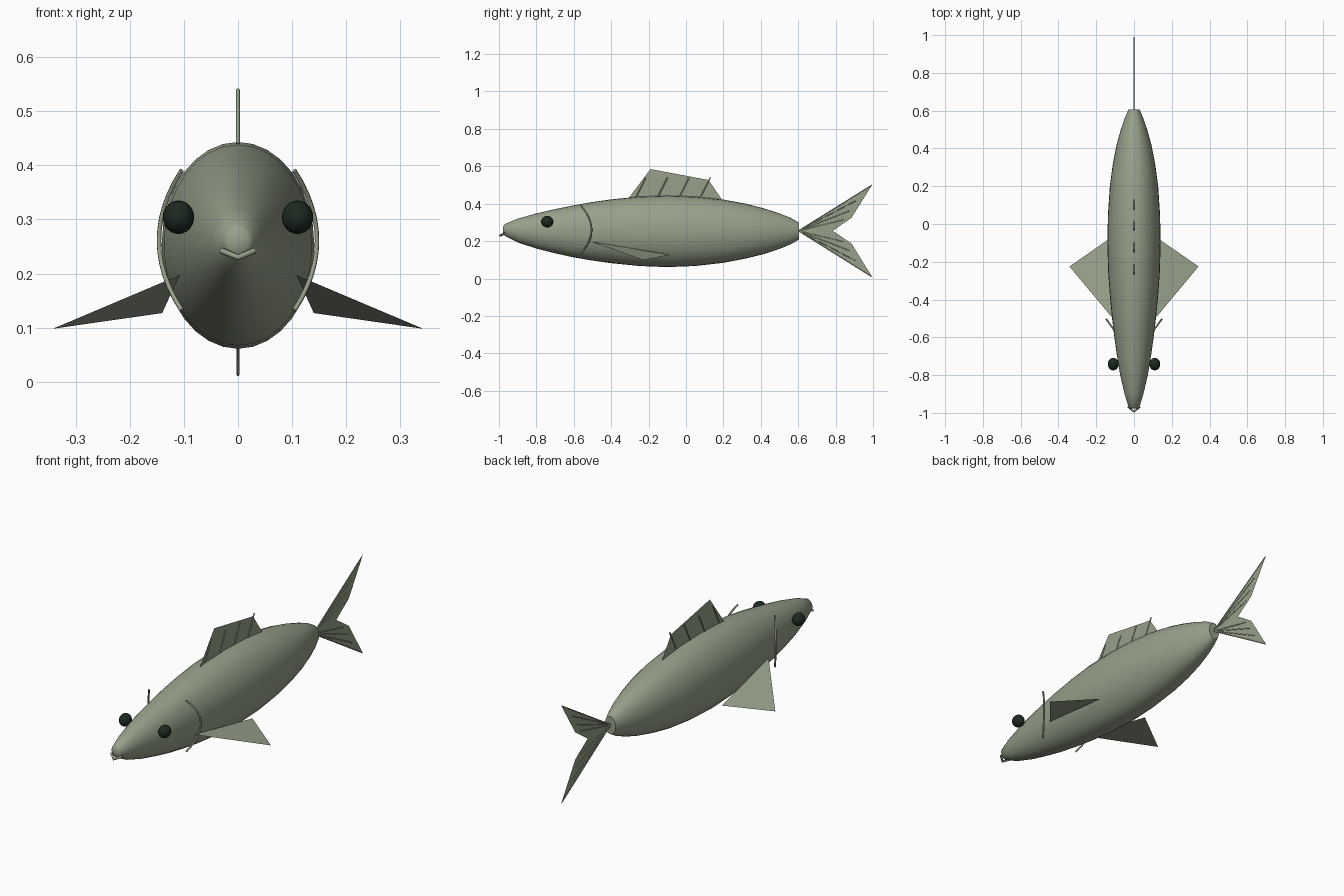
import bpy, bmesh, math
from mathutils import Vector

if "Cube" in bpy.data.objects:
    bpy.data.objects.remove(bpy.data.objects["Cube"])


def material(name, rgb):
    m = bpy.data.materials.new(name)
    m.diffuse_color = (*rgb, 1)
    m.use_nodes = True
    m.node_tree.nodes["Principled BSDF"].inputs["Base Color"].default_value = m.diffuse_color
    return m


SKIN = material("grey_green_skin", (0.31, 0.355, 0.255))
DARK = material("dark_green_eye", (0.012, 0.022, 0.015))


def make(name, verts, faces, mat=SKIN, smooth=False):
    me = bpy.data.meshes.new(name)
    me.from_pydata(verts, [], faces)
    me.materials.append(mat)
    if smooth:
        me.shade_smooth()
    ob = bpy.data.objects.new(name, me)
    bpy.context.collection.objects.link(ob)
    return ob


def tube(name, paths, r):
    cu = bpy.data.curves.new(name, "CURVE")
    cu.dimensions = "3D"
    cu.bevel_depth = r
    cu.bevel_resolution = 1
    cu.use_fill_caps = True
    cu.materials.append(SKIN)
    for pts in paths:
        s = cu.splines.new("POLY")
        s.points.add(len(pts) - 1)
        for p, co in zip(s.points, pts):
            p.co = (*co, 1)
    ob = bpy.data.objects.new(name, cu)
    bpy.context.collection.objects.link(ob)
    return ob


# Body: elliptical rings along y (y, half width, bottom z, top z)
stations = [
    (-0.978, 0.018, 0.240, 0.278), (-0.968, 0.029, 0.228, 0.292),
    (-0.90, 0.050, 0.193, 0.320), (-0.80, 0.073, 0.160, 0.348),
    (-0.70, 0.090, 0.135, 0.371), (-0.60, 0.104, 0.113, 0.391),
    (-0.50, 0.116, 0.096, 0.409), (-0.40, 0.126, 0.082, 0.423),
    (-0.25, 0.137, 0.067, 0.438), (-0.10, 0.141, 0.061, 0.443),
    (0.05, 0.138, 0.067, 0.438), (0.20, 0.128, 0.084, 0.422),
    (0.32, 0.112, 0.107, 0.400), (0.42, 0.092, 0.132, 0.374),
    (0.50, 0.070, 0.158, 0.348), (0.56, 0.049, 0.183, 0.324),
    (0.605, 0.030, 0.209, 0.298)]
N = 32
verts, faces = [], []
for y, w, lo, hi in stations:
    for i in range(N):
        a = 2 * math.pi * i / N
        verts.append((w * math.cos(a), y,
                      (lo + hi) / 2 + (hi - lo) / 2 * math.sin(a)))
for k in range(len(stations) - 1):
    for i in range(N):
        j = (i + 1) % N
        faces.append((k * N + i, k * N + j, (k + 1) * N + j, (k + 1) * N + i))
faces.append(tuple(reversed(range(N))))
faces.append(tuple(range(len(verts) - N, len(verts))))
body = make("body", verts, faces, smooth=True)
bpy.context.view_layer.objects.active = body
body.select_set(True)
bpy.ops.object.shade_smooth_by_angle(angle=math.radians(50))

# Dorsal fin with slanted rays
make("dorsal_fin", [(0, -0.31, 0.425), (0, -0.19, 0.585),
                    (0, 0.12, 0.527), (0, 0.195, 0.418)], [(0, 1, 2, 3)])
tube("dorsal_rays", [[(0, y, 0.44), (0, y + 0.05, 0.54)]
                     for y in (-0.265, -0.149, -0.033, 0.08)], 0.0035)

# Forked tail, two lobes sharing the notch
root, notch = Vector((0, 0.6, 0.255)), Vector((0, 0.785, 0.255))
tips = [Vector((0, 0.998, 0.505)), Vector((0, 0.998, 0.004))]
inner = [Vector((0, 0.885, 0.325)), Vector((0, 0.885, 0.187))]
make("tail_fin", [root, notch, *tips, *inner],
     [(0, 2, 4, 1), (0, 1, 5, 3)])
rays = []
for t, n in zip(tips, inner):
    for f in (0.02, 0.35, 0.7, 1.0):
        end = t.lerp(n, f)
        rays.append([root, root.lerp(end, 0.98 if f < 0.1 else 0.86)])
tube("tail_rays", rays, 0.0025)

# Paired parts
for side, s in (("right", 1), ("left", -1)):
    make(side + "_pectoral_fin",
         [(s * 0.108, -0.505, 0.197), (s * 0.342, -0.225, 0.098),
          (s * 0.14, -0.085, 0.127)], [(0, 1, 2)])

    # Gill cover edge: a bowed arc
    arc = []
    for i in range(13):
        u = -1 + i / 6
        arc.append((s * (0.146 - 0.042 * u * u), -0.505 - 0.058 * u * u,
                    0.261 + 0.129 * u))
    tube(side + "_gill_edge", [arc], 0.0045)

    # Eye
    bm = bmesh.new()
    bmesh.ops.create_uvsphere(bm, u_segments=20, v_segments=12, radius=1)
    bmesh.ops.scale(bm, vec=(0.029, 0.033, 0.031), verts=bm.verts)
    bmesh.ops.translate(bm, vec=(s * 0.11, -0.742, 0.304), verts=bm.verts)
    eye = make(side + "_eye", [], [], DARK)
    bm.to_mesh(eye.data)
    bm.free()
    eye.data.shade_smooth()

# Mouth: small V-shaped lip
tube("mouth", [[(-0.03, -0.968, 0.242), (0, -0.993, 0.23),
                (0.03, -0.968, 0.242)]], 0.006)
